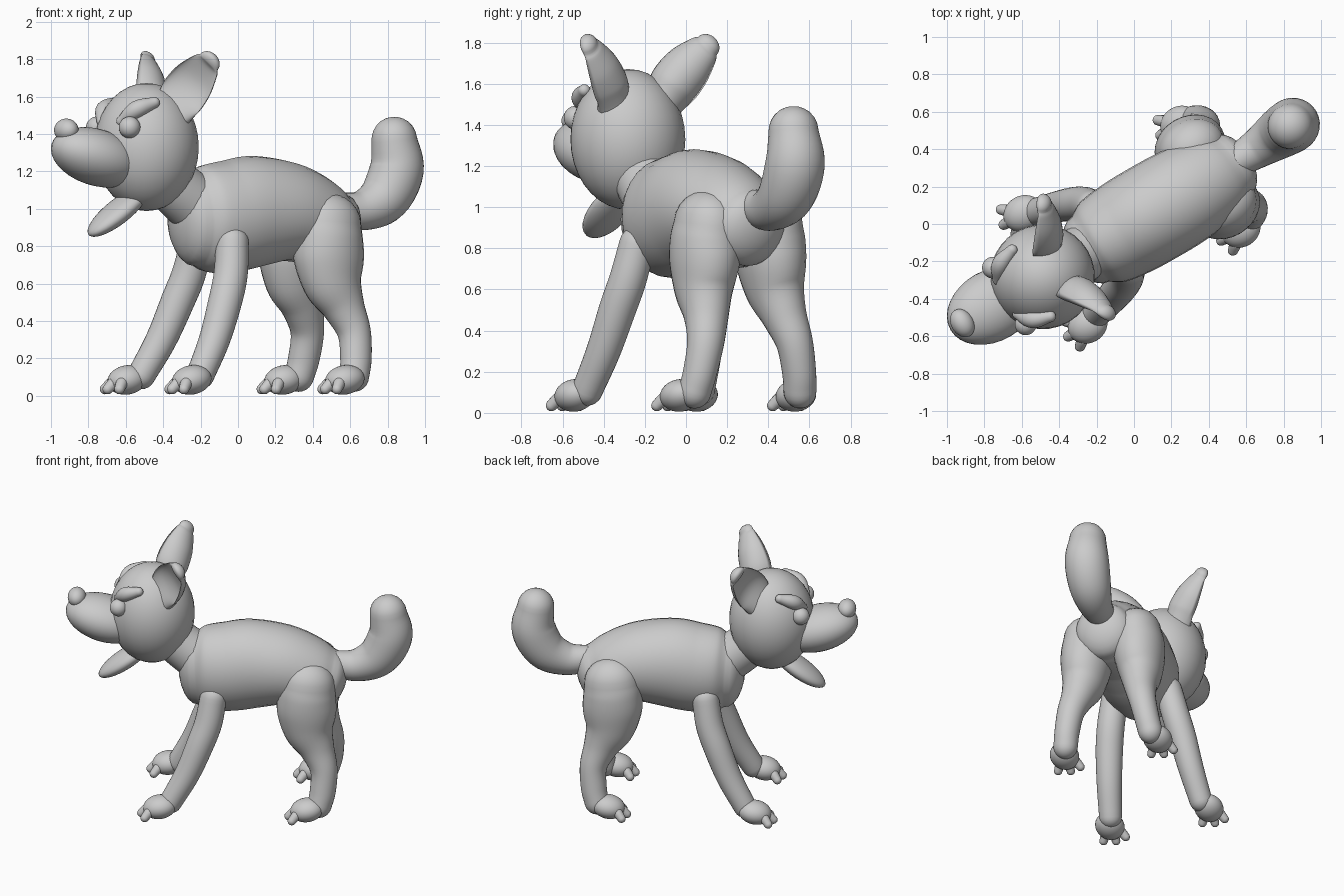
import bpy
from math import sin, cos, pi, radians
from mathutils import Vector, Matrix

if "Cube" in bpy.data.objects:
    bpy.data.objects.remove(bpy.data.objects["Cube"])

# The dog is modelled facing -X, then every part is turned about z
HEADING = radians(30)


def make(name, verts, faces):
    me = bpy.data.meshes.new(name)
    me.from_pydata([tuple(v) for v in verts], [], faces)
    me.polygons.foreach_set("use_smooth", [True] * len(me.polygons))
    ob = bpy.data.objects.new(name, me)
    ob.rotation_euler.z = HEADING
    bpy.context.collection.objects.link(ob)
    return ob


def skin(name, rings, start, end):
    """Join equal rings into a closed skin with a pole at both ends."""
    n = len(rings[0])
    verts = [v for r in rings for v in r] + [start, end]
    a, b, last = len(verts) - 2, len(verts) - 1, (len(rings) - 1) * n
    faces = []
    for j in range(n):
        k = (j + 1) % n
        faces += [(i * n + j, i * n + k, i * n + n + k, i * n + n + j)
                  for i in range(len(rings) - 1)]
        faces += [(a, k, j), (b, last + j, last + k)]
    return make(name, verts, faces)


def ball(name, loc, radii, tilt=0.0):
    """Ellipsoid, tilted about the sideways axis."""
    m = Matrix.Rotation(radians(tilt), 3, 'Y')
    put = lambda x, y, z: Vector(loc) + m @ Vector((x * radii[0], y * radii[1], z * radii[2]))
    rings = [[put(sin(t) * cos(u), sin(t) * sin(u), -cos(t))
              for u in (2 * pi * j / 32 for j in range(32))]
             for t in (pi * i / 18 for i in range(1, 18))]
    return skin(name, rings, put(0, 0, -1), put(0, 0, 1))


def catmull(p, steps):
    """Smooth rows of (x, y, z, width, thickness)."""
    q = [[2 * a - b for a, b in zip(p[0], p[1])]] + list(p)
    q.append([2 * a - b for a, b in zip(p[-1], p[-2])])
    out = []
    for i in range(1, len(q) - 2):
        for s in range(steps):
            t = s / steps
            out.append([0.5 * (2 * b + (c - a) * t + (2 * a - 5 * b + 4 * c - d) * t * t
                               + (3 * b - a - 3 * c + d) * t ** 3)
                        for a, b, c, d in zip(*q[i - 1:i + 3])])
    return out + [list(p[-1])]


def tube(name, pts, cap=1.0, ref=(0, 1, 0), cup=0.0, steps=6, n=28):
    """Swept oval with rounded ends; cup hollows one broad side."""
    rows = catmull(pts, steps)
    P = [Vector(r[:3]) for r in rows]
    T = [(P[min(i + 1, len(P) - 1)] - P[max(i - 1, 0)]).normalized() for i in range(len(P))]
    data = [(P[i], T[i], rows[i][3], rows[i][4]) for i in range(len(P))]

    def cap_rows(d, sgn):
        p, t, w, h = d
        length = cap * min(w, h)
        return [(p + t * sgn * length * sin(f), t, w * cos(f), h * cos(f))
                for f in (pi / 2 * k / 6 for k in range(1, 6))], p + t * sgn * length

    head, start = cap_rows(data[0], -1)
    tail, end = cap_rows(data[-1], 1)
    data = head[::-1] + data + tail
    rings = []
    for i, (p, t, w, h) in enumerate(data):
        side = Vector(ref)
        side = (side - t * side.dot(t)).normalized()
        up = t.cross(side)
        hollow = cup * sin(pi * i / (len(data) - 1))
        ring = []
        for j in range(n):
            u = 2 * pi * j / n
            s = sin(u)
            k = s if s < 0 else s * (1 - hollow)
            ring.append(p + side * (w * cos(u)) + up * (h * k))
        rings.append(ring)
    return skin(name, rings, start, end)


def round_rows(rows):
    return [(*r, r[3]) for r in rows]


# Trunk, neck and tail
tube("body", [(-.27, 0, .94, .20, .25), (-.19, 0, .945, .245, .288), (-.05, 0, .96, .265, .3),
              (.1, 0, .985, .27, .298), (.3, 0, .982, .265, .267), (.5, .005, .925, .235, .23),
              (.6, .01, .90, .19, .19)], cap=.6)
tube("neck", round_rows([(-.29, 0, 1.04, .155), (-.38, 0, 1.11, .15), (-.5, 0, 1.22, .14)]), cap=.25)
tube("tail", round_rows([(.64, .015, 1.0, .085), (.78, .02, .992, .108), (.92, .03, 1.06, .137),
                         (1.0, .035, 1.21, .145), (.985, .035, 1.37, .122)]))

# Head
ball("head", (-.565, 0, 1.33), (.28, .28, .342))
ball("snout", (-.875, 0, 1.275), (.265, .19, .15), 16)
ball("nose", (-1.06, 0, 1.42), (.06, .08, .062))
ball("lower_jaw", (-.74, 0, .985), (.215, .115, .06), -36)

for s, side in ((-1, "left"), (1, "right")):
    # Eyes, brows and cupped ears
    ball(side + "_eye", (-.77, s * .175, 1.435), (.058, .058, .058))
    tube(side + "_brow", round_rows([(-.78, s * .105, 1.468, .028), (-.725, s * .17, 1.53, .047),
                                     (-.635, s * .205, 1.568, .03)]))
    axis = Vector((.10, s * .20, .30)).normalized()
    normal = Vector((-.68, s * .73, 0))
    normal = (normal - axis * normal.dot(axis)).normalized()
    tube(side + "_ear", [(-.49, s * .16, 1.52, .105, .12), (-.47, s * .21, 1.60, .125, .135),
                         (-.43, s * .265, 1.685, .118, .115), (-.39, s * .32, 1.76, .085, .072),
                         (-.375, s * .338, 1.785, .064, .052)],
         ref=normal.cross(axis), cup=1.3)

    # Front and hind legs
    tube(side + "_front_leg", round_rows([
        (-.145, s * .19, .82, .088), (-.175, s * .225, .65, .091), (-.228, s * .255, .5, .09),
        (-.31, s * .285, .3, .083), (-.415, s * .315, .11, .075)]))
    tube(side + "_hind_leg", [(x + .01, s * y + .022, z, w, t) for x, y, z, w, t in (
        (.46, .175, .92, .155, .182), (.455, .18, .84, .167, .192), (.457, .187, .73, .163, .195),
        (.475, .2, .6, .138, .165), (.53, .22, .47, .108, .115), (.575, .25, .34, .09, .09),
        (.57, .278, .2, .082, .085), (.55, .295, .105, .08, .08))], cap=1.05)

    # Paws with splayed toes
    for where, px, py, shift in (("front", -.485, .345, 0), ("hind", .48, .325, .015)):
        yc = s * py + shift
        ball(f"{side}_{where}_paw", (px, yc, .085), (.11, .095, .078), -10)
        for k, deg in enumerate((-40, 0, 40)):
            dx, dy = -cos(radians(deg)), sin(radians(deg))
            tube(f"{side}_{where}_toe_{k + 1}", round_rows([
                (px + r * dx, yc + r * dy, z, w)
                for r, z, w in ((.05, .09, .03), (.085, .067, .032), (.12, .036, .028))]), n=14, steps=4)
